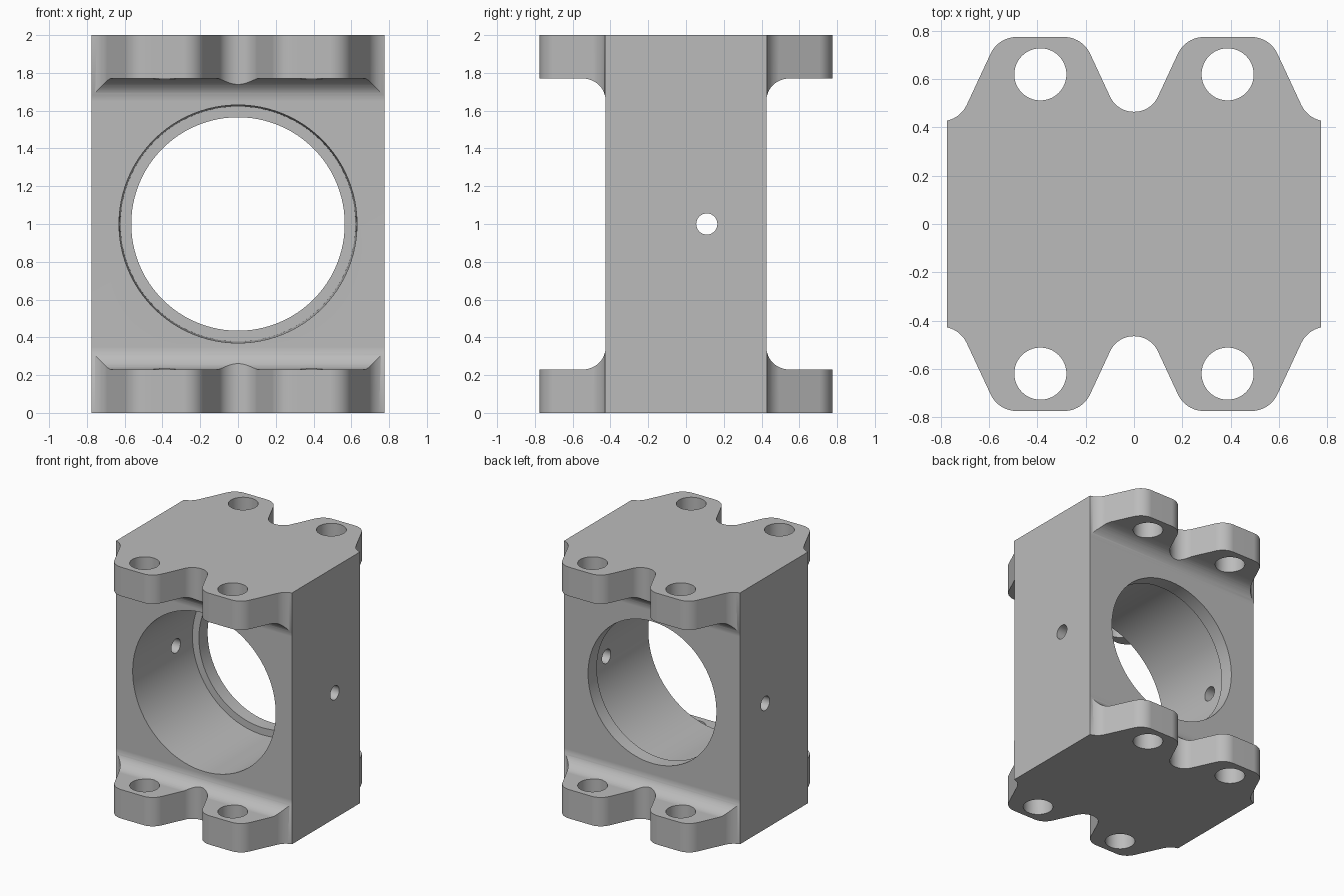
import bpy, bmesh, math
from mathutils import Vector

cube = bpy.data.objects.get("Cube")
if cube:
    bpy.data.objects.remove(cube, do_unlink=True)

metal = bpy.data.materials.new("plain_grey")
metal.use_nodes = True
GREY = (0.5, 0.5, 0.5, 1)
metal.diffuse_color = GREY
metal.node_tree.nodes["Principled BSDF"].inputs["Base Color"].default_value = GREY


def rounded(corners, steps=12):
    """Turn (x, y, radius) corners into an outline with arcs."""
    out = []
    for i, (x, y, r) in enumerate(corners):
        p = Vector((x, y))
        if not r:
            out.append(p)
            continue
        a = (Vector(corners[i - 1][:2]) - p).normalized()
        b = (Vector(corners[(i + 1) % len(corners)][:2]) - p).normalized()
        half = a.angle(b) / 2
        centre = p + (a + b).normalized() * (r / math.sin(half))
        start = p + a * (r / math.tan(half)) - centre
        end = p + b * (r / math.tan(half)) - centre
        sweep = start.angle(end)
        for k in range(steps + 1):
            t = k / steps
            out.append(centre + (start * math.sin((1 - t) * sweep)
                                 + end * math.sin(t * sweep)) / math.sin(sweep))
    return out


def loft(name, rings):
    """Closed solid through matching rings of points."""
    bm = bmesh.new()
    loops = [[bm.verts.new(p) for p in ring] for ring in rings]
    n = len(loops[0])
    for a, b in zip(loops, loops[1:]):
        for i in range(n):
            j = (i + 1) % n
            bm.faces.new((a[i], a[j], b[j], b[i]))
    bm.faces.new(loops[0][::-1])
    bm.faces.new(loops[-1])
    bmesh.ops.recalc_face_normals(bm, faces=bm.faces)
    mesh = bpy.data.meshes.new(name)
    bm.to_mesh(mesh)
    bm.free()
    mesh.materials.append(metal)
    obj = bpy.data.objects.new(name, mesh)
    bpy.context.collection.objects.link(obj)
    return obj


def circle(r, place, n=96):
    return [place(r * math.cos(math.tau * i / n), r * math.sin(math.tau * i / n))
            for i in range(n)]


def combine(target, tool, operation):
    bpy.context.view_layer.objects.active = target
    mod = target.modifiers.new("cut", "BOOLEAN")
    mod.operation, mod.solver, mod.object = operation, "EXACT", tool
    bpy.ops.object.modifier_apply(modifier=mod.name)
    bpy.data.objects.remove(tool, do_unlink=True)


# I-shaped side section with filleted flanges, extended across the width
half = [(0.9, 2, 0), (0.9, 1.77, 0), (0.425, 1.77, 0.12),
        (0.425, 0.23, 0.12), (0.9, 0.23, 0), (0.9, 0, 0)]
section = rounded(half + [(-y, z, r) for y, z, r in half[::-1]])
housing = loft("bearing_housing", [[(x, p.x, p.y) for p in section]
                                   for x in (-0.775, 0.775)])

# Plan outline with four lugs trims the flanges
quarter = [(0.85, 0.425, 0), (0.725, 0.425, 0.12), (0.562, 0.775, 0.12),
           (0.214, 0.775, 0.12), (0.07, 0.465, 0.108)]
back = quarter + [(-x, y, r) for x, y, r in quarter[::-1]]
plan = rounded(back + [(-x, -y, r) for x, y, r in back])
combine(housing, loft("plan_trim", [[(p.x, p.y, z) for p in plan]
                                    for z in (-0.2, 2.2)]), "INTERSECT")

# Main bore with a retaining lip at the back
steps = [(-0.6, 0.63), (-0.425, 0.63), (0.315, 0.622), (0.315, 0.565), (0.6, 0.565)]
combine(housing, loft("bore", [circle(r, lambda u, v: (u, y, 1 + v))
                               for y, r in steps]), "DIFFERENCE")

# Bolt holes through the lugs
for sx in (-1, 1):
    for sy in (-1, 1):
        hole = loft("bolt_hole", [
            circle(0.108, lambda u, v: (0.388 * sx + u, 0.62 * sy + v, z), 48)
            for z in (-0.2, 2.2)])
        combine(housing, hole, "DIFFERENCE")

# Cross hole through both side walls
combine(housing, loft("side_hole", [
    circle(0.056, lambda u, v: (x, 0.11 + u, 1 + v), 32) for x in (-1, 1)]), "DIFFERENCE")

# Smooth curved walls, crisp edges
bpy.ops.object.select_all(action="DESELECT")
housing.select_set(True)
bpy.context.view_layer.objects.active = housing
bpy.ops.object.shade_smooth_by_angle(angle=math.radians(30))
weighted = housing.modifiers.new("flat_face_normals", "WEIGHTED_NORMAL")
weighted.keep_sharp = True
